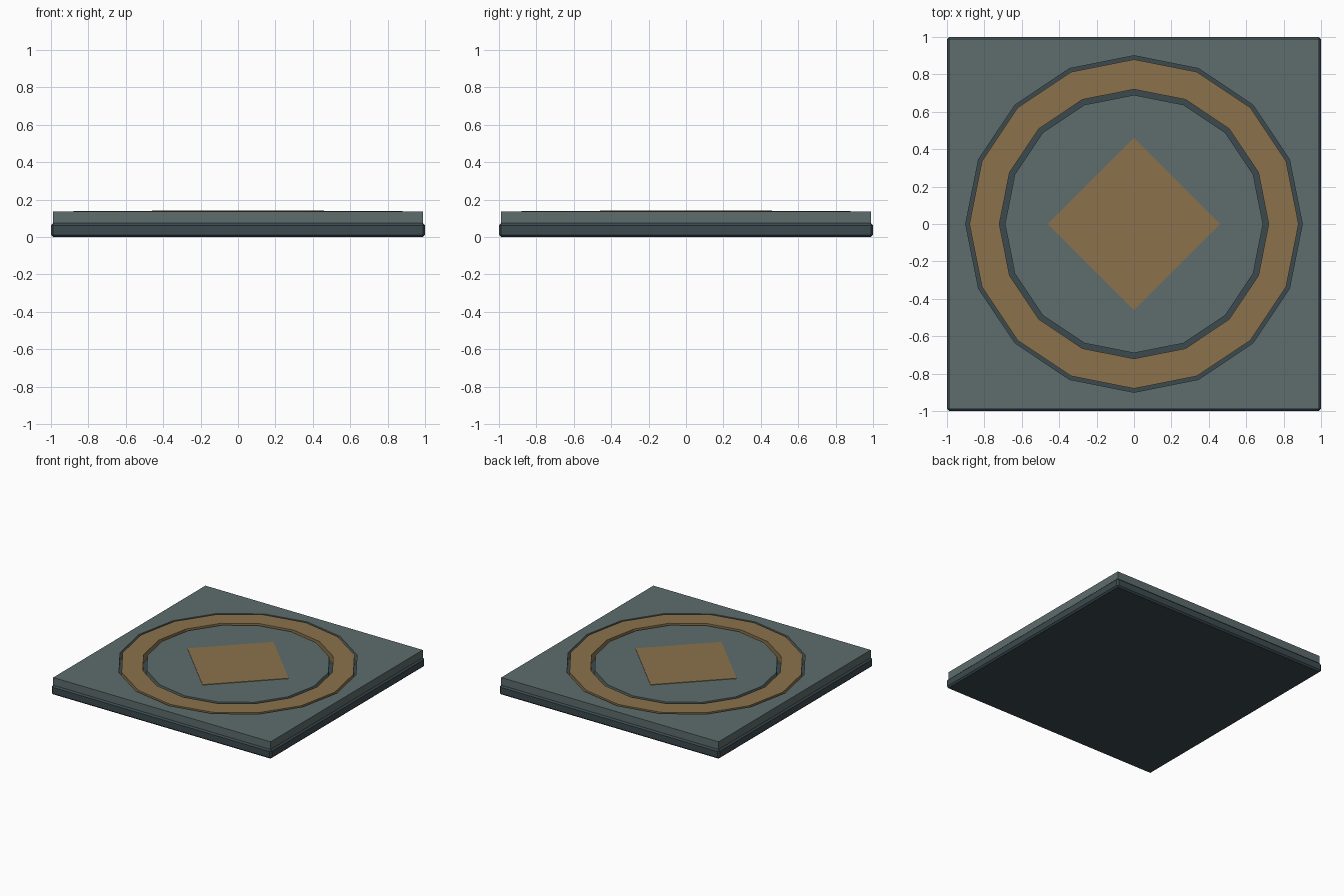
import bpy, bmesh
from math import sin, cos, pi

if "Cube" in bpy.data.objects:
    bpy.data.objects.remove(bpy.data.objects["Cube"])


def material(name, rgb):
    m = bpy.data.materials.new(name)
    m.diffuse_color = (*rgb, 1)
    m.use_nodes = True
    m.node_tree.nodes["Principled BSDF"].inputs["Base Color"].default_value = m.diffuse_color
    return m


dark = material("dark_slate", (0.045, 0.068, 0.078))
stone = material("grey_stone", (0.112, 0.15, 0.15))
bronze = material("bronze", (0.26, 0.17, 0.072))


def ngon(sides, radius, start=0.0):
    return [(radius * cos(start + 2 * pi * i / sides),
             radius * sin(start + 2 * pi * i / sides)) for i in range(sides)]


def square(half):
    return ngon(4, half * 2 ** 0.5, pi / 4)


def prism(name, loops, z0, z1, mat, bevel=0.0):
    """Extrude an outline (first loop) with optional holes (other loops)."""
    bm = bmesh.new()
    edges = []
    for loop in loops:
        vs = [bm.verts.new((x, y, z0)) for x, y in loop]
        edges += [bm.edges.new((vs[i - 1], vs[i])) for i in range(len(vs))]
    if len(loops) == 1:
        bm.faces.new(vs)
    else:
        bmesh.ops.triangle_fill(bm, edges=edges, use_beauty=True)
    ext = bmesh.ops.extrude_face_region(bm, geom=bm.faces[:], use_keep_orig=True)
    top = [g for g in ext["geom"] if isinstance(g, bmesh.types.BMVert)]
    bmesh.ops.translate(bm, verts=top, vec=(0, 0, z1 - z0))
    bmesh.ops.recalc_face_normals(bm, faces=bm.faces[:])
    if bevel:
        bmesh.ops.bevel(bm, geom=bm.edges[:], offset=bevel, segments=1,
                        affect='EDGES')
    me = bpy.data.meshes.new(name)
    bm.to_mesh(me)
    bm.free()
    me.materials.append(mat)
    ob = bpy.data.objects.new(name, me)
    bpy.context.collection.objects.link(ob)
    return ob


SIDES = 16
FLOOR, TOP = 0.075, 0.138

# Chamfered base slab, visible as the floor of the grooves
prism("base_slab", [square(1.0)], 0, FLOOR, dark, bevel=0.012)

# Square paving with a round opening, and the round centre paving
prism("outer_paving", [square(0.988), ngon(SIDES, 0.90)], FLOOR, TOP, stone)
prism("centre_paving", [ngon(SIDES, 0.69)], FLOOR, TOP, stone)

# Inlaid ring between the grooves
prism("inlay_ring", [ngon(SIDES, 0.88), ngon(SIDES, 0.72)], FLOOR, TOP + 0.002, bronze)

# Diamond plate laid on the centre
prism("centre_diamond", [ngon(4, 0.46)], TOP - 0.01, TOP + 0.004, bronze)
